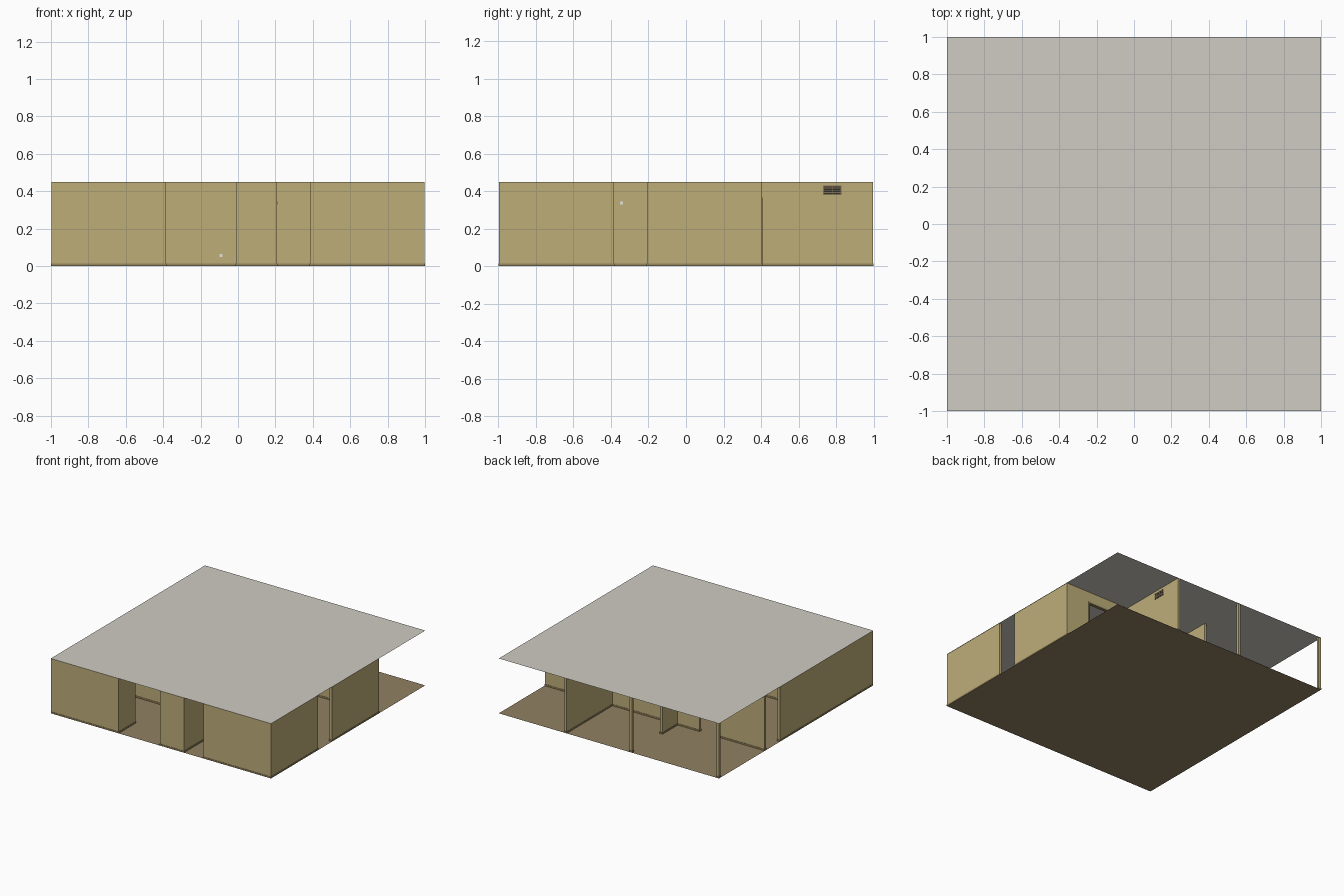
import bpy

cube = bpy.data.objects.get("Cube")
if cube:
    bpy.data.objects.remove(cube, do_unlink=True)

CELL = 0.1975      # wall grid spacing
HALF = 0.010       # half wall thickness
TRIM = 0.0025      # how far trim stands proud
HEIGHT = 0.45
DOOR_TOP = 0.36


def material(name, srgb):
    """Flat material from an sRGB colour in 0-255."""
    col = [((c / 255 + 0.055) / 1.055) ** 2.4 for c in srgb] + [1.0]
    m = bpy.data.materials.new(name)
    m.use_nodes = True
    m.diffuse_color = col
    bsdf = m.node_tree.nodes["Principled BSDF"]
    bsdf.inputs["Base Color"].default_value = col
    bsdf.inputs["Roughness"].default_value = 0.9
    return m


WALL = material("mustard wallpaper", (190, 174, 121))
FLOOR = material("brown carpet", (146, 128, 98))
CEILING = material("pale ceiling", (208, 204, 196))
BASE = material("baseboard tan", (150, 134, 92))
VENT = material("vent brown", (128, 114, 84))
SLOT = material("dark slot", (52, 47, 40))
PLATE = material("white plastic", (228, 226, 218))


def box(name, lo, hi, mat):
    """Axis-aligned box between two corners."""
    bpy.ops.mesh.primitive_cube_add(size=1, location=[(a + b) / 2 for a, b in zip(lo, hi)])
    ob = bpy.context.object
    ob.name = name
    ob.scale = [b - a for a, b in zip(lo, hi)]
    bpy.ops.object.transform_apply(location=False, rotation=False, scale=True)
    ob.data.materials.append(mat)
    return ob


def sheet(name, z, mat):
    bpy.ops.mesh.primitive_plane_add(size=2, location=(0, 0, z))
    ob = bpy.context.object
    ob.name = name
    ob.data.materials.append(mat)


def wall(name, x0, y0, x1, y1, z0=0.0):
    """Wall along grid lines, with a baseboard when it reaches the floor."""
    def corners(grow, bottom, top):
        return ((x0 * CELL - grow, y0 * CELL - grow, bottom),
                (x1 * CELL + grow, y1 * CELL + grow, top))
    box(name, *corners(HALF, z0 + 0.001, HEIGHT - 0.001), WALL)
    if z0 == 0:
        box(name + "_baseboard", *corners(HALF + TRIM, 0.0005, 0.013), BASE)


# Floor and ceiling
sheet("carpet_floor", 0, FLOOR)
sheet("ceiling", HEIGHT, CEILING)

# Outer walls, in grid cells
wall("front_wall_right", -5, -5, -2, -5)
wall("front_wall_middle", 0, -5, 1, -5)
wall("front_wall_left", 2, -5, 5, -5)
wall("left_side_wall_front", 5, -5, 5, -2)
wall("left_side_wall_back", 5, -1, 5, 2)
wall("right_side_wall", -5, -5, -5, 1)

# Inner walls
wall("entry_stub_wall", -2, -5, -2, -4)
wall("hall_wall", 1, -5, 1, -1)
wall("front_cross_wall", -5, -2, 1, -2)
wall("back_cross_wall_right", -5, 2, -3, 2)
wall("back_cross_wall_middle", -2, 2, 3, 2)
wall("back_cross_wall_left", 4, 2, 5, 2)
wall("back_stub_wall", -1, 2, -1, 3)
wall("back_room_wall", 2, 2, 2, 5)

# Posts at the open back edge
for label, gx in (("corner_post", -5), ("back_post", -1)):
    wall(label, gx, 5, gx, 5)

# Doorway header and trim on both faces of the wall
wall("door_header", 3, 2, 4, 2, DOOR_TOP)
door_y = 2 * CELL
jambs = (3 * CELL + HALF, 4 * CELL - HALF)
depth = HALF + TRIM
for label, x in zip(("right", "left"), jambs):
    box("door_jamb_" + label, (x - 0.006, door_y - depth, 0.001),
        (x + 0.006, door_y + depth, DOOR_TOP), BASE)
box("door_lintel", (jambs[0] - 0.006, door_y - depth, DOOR_TOP - 0.006),
    (jambs[1] + 0.006, door_y + depth, DOOR_TOP + 0.006), BASE)

# Air vent with slots on the back room wall
face = 2 * CELL + HALF
box("air_vent", (face, 0.73, 0.38), (face + 0.004, 0.83, 0.43), VENT)
for col in range(2):
    for row in range(4):
        y, z = 0.736 + col * 0.046, 0.385 + row * 0.011
        box("vent_slot", (face + 0.003, y, z), (face + 0.0045, y + 0.042, z + 0.006), SLOT)

# Light switch and socket
face = CELL + HALF
box("light_switch", (face, -0.353, 0.328), (face + 0.004, -0.337, 0.344), PLATE)
face = -2 * CELL - HALF
box("wall_socket", (-0.098, face - 0.004, 0.047), (-0.082, face, 0.063), PLATE)
